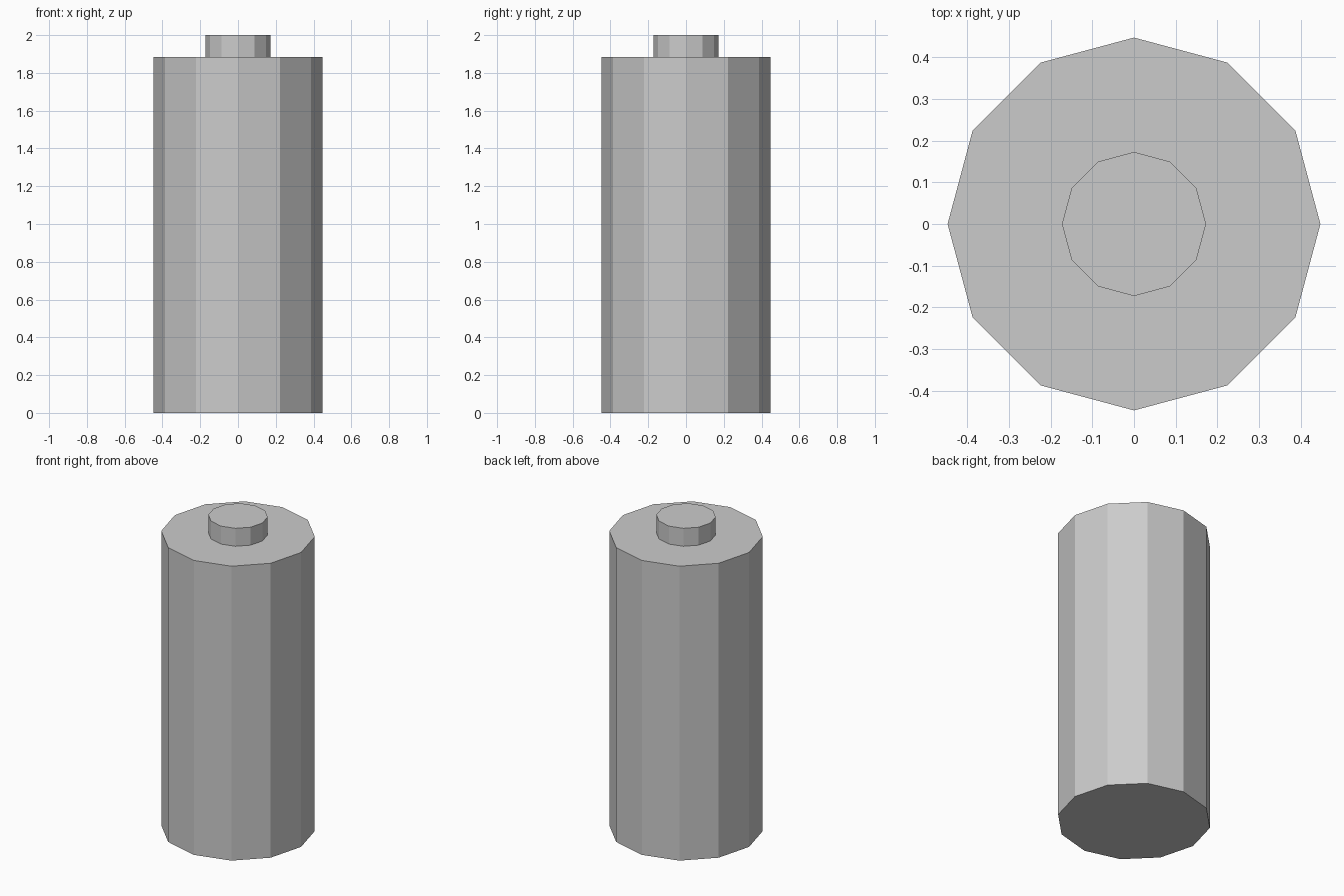
import bpy, bmesh, math
from mathutils import Vector

if "Cube" in bpy.data.objects:
    bpy.data.objects.remove(bpy.data.objects["Cube"])

SIDES = 12
BODY_R, BODY_H = 0.447, 1.885
CAP_R, TOTAL_H = 0.163, 2.0

bm = bmesh.new()

# Main cell body: flat-sided cylinder standing on z = 0
bmesh.ops.create_cone(bm, cap_ends=True, segments=SIDES,
                      radius1=BODY_R, radius2=BODY_R, depth=BODY_H)
bmesh.ops.translate(bm, verts=bm.verts, vec=Vector((0, 0, BODY_H / 2)))

# Raised terminal: inset the top face to the smaller radius, then extrude it up
top = max(bm.faces, key=lambda f: f.calc_center_median().z)
bmesh.ops.inset_region(bm, faces=[top],
                       thickness=(BODY_R - CAP_R) * math.cos(math.pi / SIDES))
ext = bmesh.ops.extrude_discrete_faces(bm, faces=[top])
bmesh.ops.translate(bm, verts=ext["faces"][0].verts,
                    vec=Vector((0, 0, TOTAL_H - BODY_H)))
bmesh.ops.recalc_face_normals(bm, faces=bm.faces)

mesh = bpy.data.meshes.new("battery_cell")
bm.to_mesh(mesh)
bm.free()
bpy.context.collection.objects.link(bpy.data.objects.new("battery_cell", mesh))
